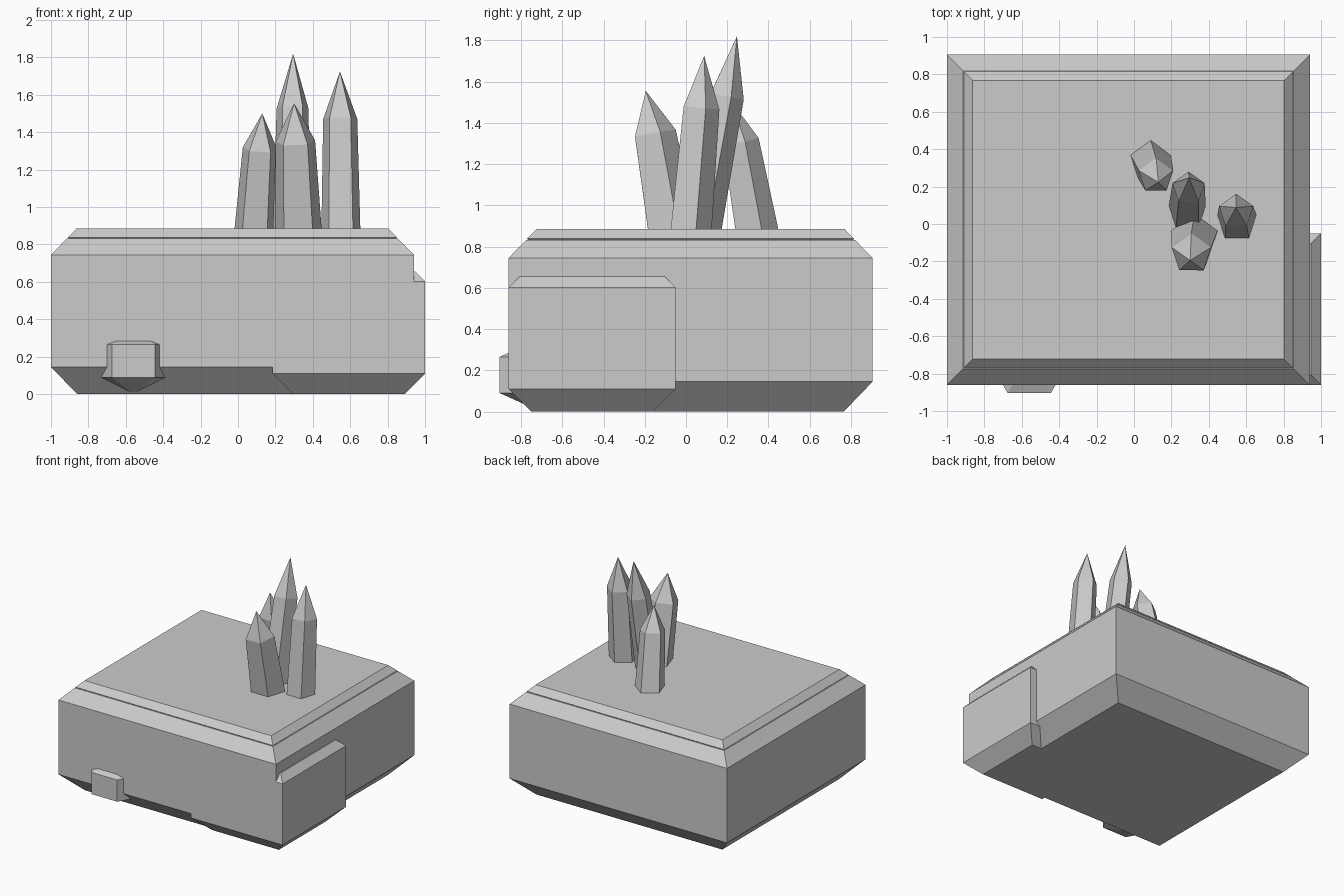
import bpy, math
from mathutils import Vector

if "Cube" in bpy.data.objects:
    bpy.data.objects.remove(bpy.data.objects["Cube"])


def loft(name, rings, bottom=None, top=None):
    """Skin a stack of equal-sized rings; ends close with a flat cap or a point."""
    n = len(rings[0])
    verts = [v for ring in rings for v in ring]
    faces = []
    for k in range(len(rings) - 1):
        a, b = k * n, (k + 1) * n
        faces += [(a + i, a + (i + 1) % n, b + (i + 1) % n, b + i) for i in range(n)]
    last = (len(rings) - 1) * n
    if bottom is None:
        faces.append(tuple(reversed(range(n))))
    else:
        verts.append(bottom)
        faces += [((i + 1) % n, i, len(verts) - 1) for i in range(n)]
    if top is None:
        faces.append(tuple(range(last, last + n)))
    else:
        verts.append(top)
        faces += [(last + i, last + (i + 1) % n, len(verts) - 1) for i in range(n)]
    mesh = bpy.data.meshes.new(name)
    mesh.from_pydata([tuple(v) for v in verts], [], faces)
    obj = bpy.data.objects.new(name, mesh)
    bpy.context.collection.objects.link(obj)
    return obj


def block(name, x0, x1, y0, y1, profile):
    """Rectangular block whose sides follow (height, inset) steps."""
    loft(name, [[(x0 + d, y0 + d, z), (x1 - d, y0 + d, z),
                 (x1 - d, y1 - d, z), (x0 + d, y1 - d, z)] for z, d in profile])


def polygon(n, r, start):
    return [Vector((r * math.cos(start + i * math.tau / n),
                    r * math.sin(start + i * math.tau / n), 0)) for i in range(n)]


def crystal(name, base, tip, shoulder, r_base, r_shoulder):
    """Leaning five-sided crystal, rooted slightly inside the rock."""
    base, tip = Vector(base), Vector(tip)
    axis = tip - base
    turn = Vector((0, 0, 1)).rotation_difference(axis)
    rings = []
    for t, r in ((-0.08, r_base), (shoulder, r_shoulder)):
        rings.append([base + axis * t + turn @ p for p in polygon(5, r, math.pi / 2)])
    loft(name, rings, top=tip)


# Main rock body, chamfered below and above
block("rock_body", -1, 0.94, -0.86, 0.905,
      [(0, 0.14), (0.145, 0), (0.745, 0), (0.833, 0.086)])

# Thin top layer, separated by a fine seam
block("rock_top_layer", -1, 0.94, -0.86, 0.905,
      [(0.833, 0.094), (0.838, 0.09), (0.886, 0.137)])

# Side rock set into the front right corner
block("side_rock", 0.185, 1.0, -0.86, -0.05,
      [(0, 0.11), (0.11, 0), (0.602, 0), (0.656, 0.054)])

# Small six-sided rock half buried in the front
centre = Vector((-0.56, -0.705, 0))
loft("front_rock",
     [[centre + p + Vector((0, 0, z)) for p in polygon(6, 0.23, 0)] for z in (0.09, 0.265)],
     bottom=centre, top=centre + Vector((0, 0, 0.355)))

# Crystal cluster: base, tip, shoulder position, radii
TOP = 0.885
crystal("crystal_tall", (0.285, 0.068, TOP), (0.295, 0.247, 1.82), 0.69, 0.105, 0.09)
crystal("crystal_right", (0.55, 0.015, TOP), (0.545, 0.088, 1.725), 0.70, 0.111, 0.096)
crystal("crystal_front", (0.322, -0.078, TOP), (0.30, -0.195, 1.555), 0.69, 0.133, 0.111)
crystal("crystal_back", (0.09, 0.332, TOP), (0.13, 0.223, 1.50), 0.69, 0.115, 0.097)
